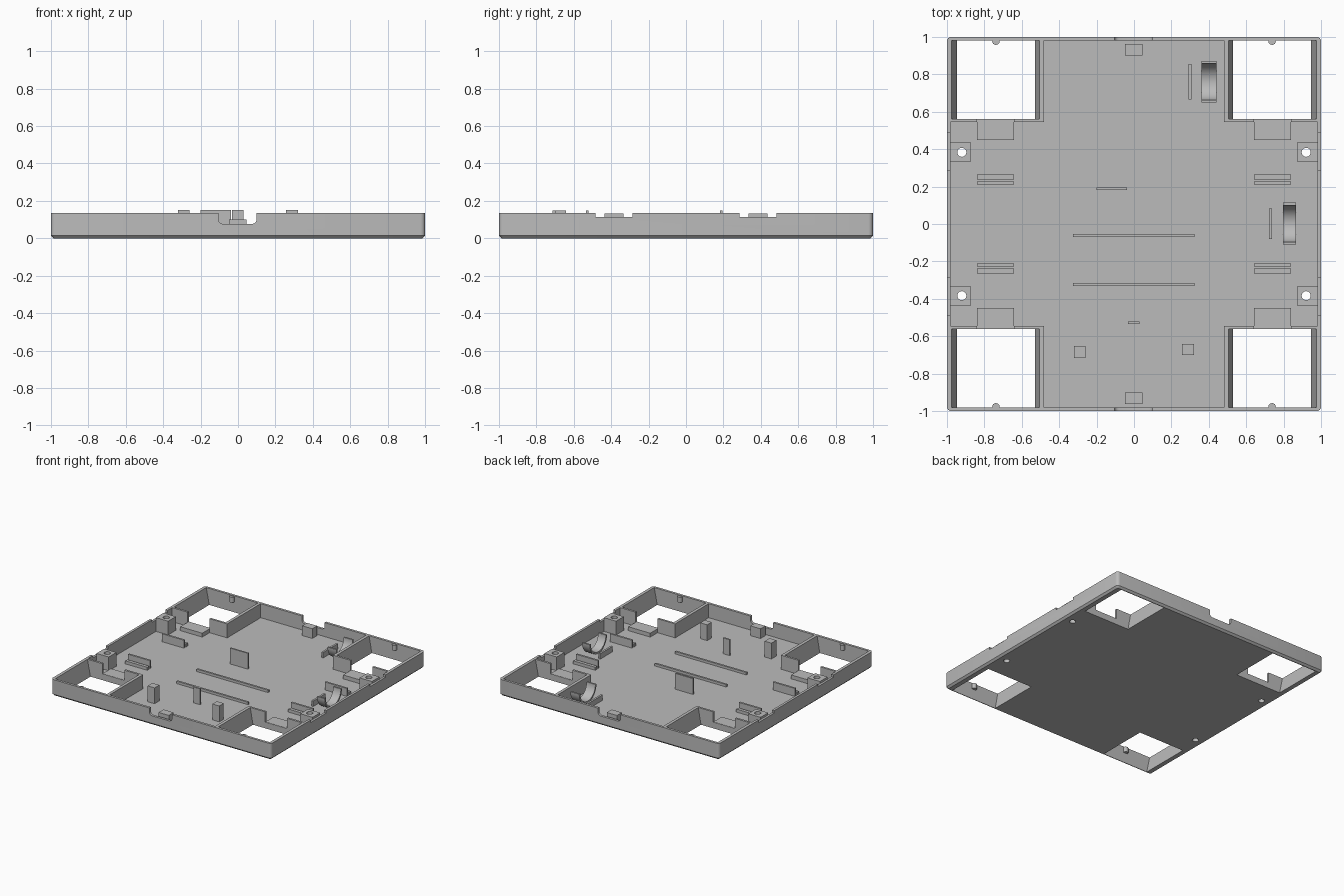
import bpy, bmesh, math
from mathutils import Vector

if "Cube" in bpy.data.objects:
    bpy.data.objects.remove(bpy.data.objects["Cube"], do_unlink=True)

GREY = (0.5, 0.5, 0.5, 1)
grey = bpy.data.materials.new("plain_grey")
grey.use_nodes = True
grey.diffuse_color = GREY
grey.node_tree.nodes["Principled BSDF"].inputs["Base Color"].default_value = GREY

FLOOR, RIM, TALL = 0.02, 0.135, 0.15
SIGNS = [(sx, sy) for sx in (-1, 1) for sy in (-1, 1)]


def finish(name, bm):
    bmesh.ops.recalc_face_normals(bm, faces=bm.faces[:])
    mesh = bpy.data.meshes.new(name)
    bm.to_mesh(mesh)
    bm.free()
    mesh.materials.append(grey)
    obj = bpy.data.objects.new(name, mesh)
    bpy.context.collection.objects.link(obj)
    return obj


def box_bm(x, y, z):
    """Box between (min, max) pairs, given in any order."""
    bm = bmesh.new()
    bmesh.ops.create_cube(bm, size=1)
    for v in bm.verts:
        v.co = Vector([sum(r) / 2 + c * abs(r[1] - r[0]) for r, c in zip((x, y, z), v.co)])
    return bm


def box(name, x, y, z):
    return finish(name, box_bm(x, y, z))


def cylinder(name, x, y, z, radius, sides):
    bm = bmesh.new()
    bmesh.ops.create_cone(bm, cap_ends=True, segments=sides, radius1=radius,
                          radius2=radius, depth=z[1] - z[0])
    bmesh.ops.translate(bm, vec=(x, y, sum(z) / 2), verts=bm.verts[:])
    return finish(name, bm)


def cut(obj, cutter):
    mod = obj.modifiers.new("cut", 'BOOLEAN')
    mod.operation, mod.solver, mod.object = 'DIFFERENCE', 'EXACT', cutter
    bpy.context.view_layer.objects.active = obj
    bpy.ops.object.modifier_apply(modifier=mod.name)
    bpy.data.objects.remove(cutter, do_unlink=True)


def smooth(obj):
    bpy.ops.object.select_all(action='DESELECT')
    obj.select_set(True)
    bpy.context.view_layer.objects.active = obj
    bpy.ops.object.shade_smooth_by_angle(angle=math.radians(30))


def span(sign, a, b):
    return tuple(sorted((sign * a, sign * b)))


# Outer shell: rounded upright corners and a chamfered underside
bm = box_bm((-1, 1), (-1, 1), (0, RIM))
upright = [e for e in bm.edges if abs(e.verts[0].co.z - e.verts[1].co.z) > 0.1]
bmesh.ops.bevel(bm, geom=upright, offset=0.025, segments=4, profile=0.5, affect='EDGES')
under = [e for e in bm.edges if all(v.co.z < 0.001 for v in e.verts)]
bmesh.ops.bevel(bm, geom=under, offset=0.015, segments=1, affect='EDGES')
tray = finish("tray", bm)

# Cross-shaped interior
cut(tray, box("cutter", (-0.48, 0.48), (-0.98, 0.98), (FLOOR, 0.3)))
cut(tray, box("cutter", (-0.98, 0.98), (-0.545, 0.545), (FLOOR, 0.3)))

for sx, sy in SIGNS:
    # Corner openings with side walls that slope outward toward the rim
    bm = box_bm(span(sx, 0.53, 0.947), span(sy, 0.562, 0.98), (0, RIM))
    for v in bm.verts:
        if v.co.z > 0.1:
            v.co.x = sx * (0.505 if abs(v.co.x) < 0.7 else 0.975)
    for f in [f for f in bm.faces if abs(f.normal.z) > 0.9]:
        lift = 0.05 if f.calc_center_median().z > 0.05 else -0.05
        new = bmesh.ops.extrude_discrete_faces(bm, faces=[f])["faces"]
        bmesh.ops.translate(bm, vec=(0, 0, lift), verts=new[0].verts[:])
    bmesh.ops.remove_doubles(bm, verts=bm.verts[:], dist=1e-5)
    cut(tray, finish("cutter", bm))
    # Gap in the opening's inner wall, and shallow dip in the side rim
    cut(tray, box("cutter", span(sx, 0.64, 0.84), span(sy, 0.53, 0.58), (0.05, 0.3)))
    cut(tray, box("cutter", span(sx, 0.975, 1.1), span(sy, 0.285, 0.485), (0.115, 0.3)))
    cut(tray, cylinder("cutter", sx * 0.92, sy * 0.383, (-0.1, 0.3), 0.024, 24))

# Rounded notches in the front and back walls
for sy in (-1, 1):
    bm = box_bm((-0.105, 0.1), span(sy, 0.97, 1.1), (0.077, 0.3))
    low = [e for e in bm.edges if all(v.co.z < 0.1 for v in e.verts)
           and abs(e.verts[0].co.x - e.verts[1].co.x) < 0.01]
    bmesh.ops.bevel(bm, geom=low, offset=0.025, segments=4, profile=0.5, affect='EDGES')
    cut(tray, finish("cutter", bm))
smooth(tray)

# Parts repeated in all four quarters
for sx, sy in SIGNS:
    tag = ("left" if sx > 0 else "right") + ("_back" if sy > 0 else "_front")
    post = box("screw_post_" + tag, span(sx, 0.87, 0.982), span(sy, 0.335, 0.435), (0.01, RIM - 0.002))
    cut(post, cylinder("cutter", sx * 0.92, sy * 0.383, (-0.1, 0.3), 0.024, 24))
    smooth(post)
    box("ledge_" + tag, span(sx, 0.64, 0.84), span(sy, 0.45, 0.56), (0.01, 0.052))
    box("inner_rail_" + tag, span(sx, 0.64, 0.84), span(sy, 0.212, 0.228), (0.01, 0.085))
    box("outer_rail_" + tag, span(sx, 0.64, 0.84), span(sy, 0.238, 0.264), (0.01, 0.045))
    smooth(cylinder("snap_bump_" + tag, sx * 0.738, sy * 0.977, (0.085, 0.128), 0.02, 16))

# Latch blocks behind the wall notches
for side, sy in (("front", -1), ("back", 1)):
    box("latch_block_" + side, (-0.047, 0.045), span(sy, 0.9, 0.963), (0.01, 0.1))

# Pillars, upright plates and floor ribs
box("pillar_right", (-0.32, -0.258), (-0.715, -0.652), (0.01, TALL))
box("pillar_left", (0.257, 0.32), (-0.7, -0.642), (0.01, TALL))
box("small_plate", (-0.032, 0.03), (-0.535, -0.522), (0.01, TALL))
box("wide_plate", (-0.2, -0.038), (0.182, 0.195), (0.01, TALL))
for name, y in (("rib_back", -0.062), ("rib_front", -0.322)):
    box(name, (-0.327, 0.322), (y - 0.008, y + 0.008), (0.01, 0.04))


def saddle(name, x, y):
    """Half-ring cradle open at the top."""
    bm = bmesh.new()
    steps = 24
    angles = [math.pi * (1 + i / steps) for i in range(steps + 1)]
    ring = [(0.112, a) for a in angles] + [(0.098, a) for a in reversed(angles)]
    verts = [bm.verts.new((x[0], y + r * math.cos(a), 0.13 + r * math.sin(a))) for r, a in ring]
    count = len(verts)
    quads = [bm.faces.new((verts[i], verts[i + 1], verts[count - 2 - i], verts[count - 1 - i]))
             for i in range(steps)]
    new = bmesh.ops.extrude_face_region(bm, geom=quads, use_keep_orig=True)["geom"]
    bmesh.ops.translate(bm, vec=(x[1] - x[0], 0, 0),
                        verts=[g for g in new if isinstance(g, bmesh.types.BMVert)])
    smooth(finish(name, bm))


# Cradles with their stop plates
saddle("back_saddle", (0.36, 0.44), 0.76)
box("back_saddle_stop", (0.292, 0.308), (0.665, 0.855), (0.01, 0.065))
saddle("side_saddle", (0.795, 0.865), 0.002)
box("side_saddle_stop", (0.722, 0.738), (-0.08, 0.082), (0.01, 0.065))
